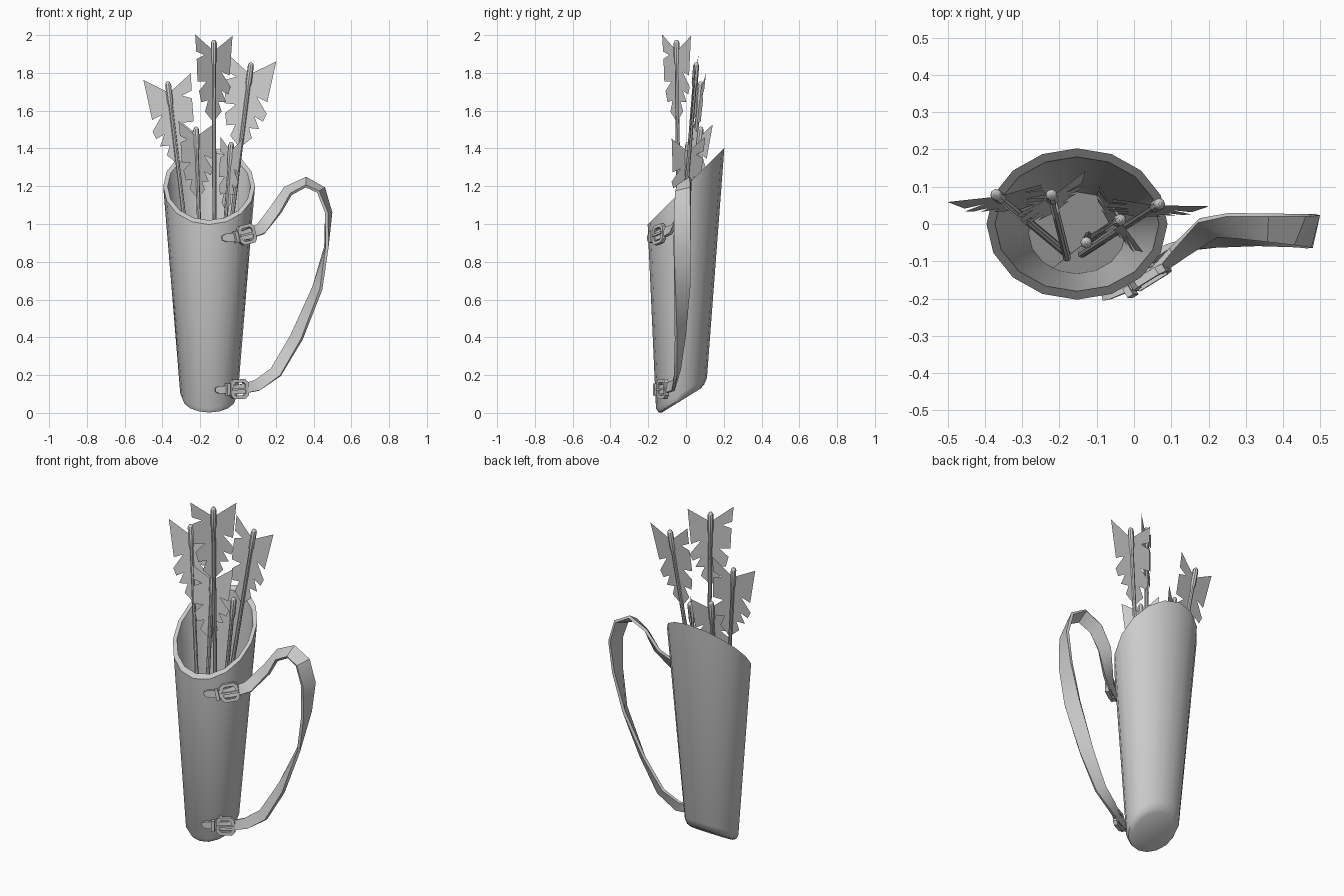
import bpy, bmesh, math
from mathutils import Vector as V

if "Cube" in bpy.data.objects:
    bpy.data.objects.remove(bpy.data.objects["Cube"])

Y = V((0, 1, 0))


def make(name, verts, faces, smooth=35):
    me = bpy.data.meshes.new(name)
    me.from_pydata([tuple(v) for v in verts], [], faces)
    bm = bmesh.new()
    bm.from_mesh(me)
    bmesh.ops.recalc_face_normals(bm, faces=bm.faces)
    bm.to_mesh(me)
    bm.free()
    ob = bpy.data.objects.new(name, me)
    bpy.context.collection.objects.link(ob)
    if smooth:
        bpy.ops.object.select_all(action='DESELECT')
        ob.select_set(True)
        bpy.context.view_layer.objects.active = ob
        bpy.ops.object.shade_smooth_by_angle(angle=math.radians(smooth))
    return ob


def loft(name, rings, cyclic=False, smooth=35):
    """Skin a list of equal-length vertex rings; cap the ends unless cyclic."""
    n, m = len(rings[0]), len(rings)
    verts = [v for r in rings for v in r]
    faces = []
    for i in range(m if cyclic else m - 1):
        j = (i + 1) % m
        for k in range(n):
            l = (k + 1) % n
            faces.append((i * n + k, i * n + l, j * n + l, j * n + k))
    if not cyclic:
        faces += [tuple(range(n)), tuple(range((m - 1) * n, m * n))]
    return make(name, verts, faces, smooth)


# Quiver body: slanted elliptical rings, outside then inside
def slanted_ring(cy, rx, ry, z, slope, n=16):
    out = []
    for i in range(n):
        a = 2 * math.pi * i / n
        y = ry * math.sin(a)
        out.append(V((-0.153 + rx * math.cos(a), cy + y, z + slope * y)))
    return out


loft("quiver_body", [slanted_ring(*r) for r in (
    (-0.024, 0.120, 0.102, 0.066, 0.62),
    (-0.024, 0.141, 0.121, 0.077, 0.62),
    (-0.024, 0.153, 0.135, 0.105, 0.60),
    (0.0, 0.243, 0.203, 1.20, 1.0),
    (0.0, 0.220, 0.180, 1.20, 1.0),
    (-0.024, 0.130, 0.110, 0.14, 0.60))])


# Arrows: round shaft with a domed nock and two ragged vanes
VANE_L = [(0, -.06), (.125, .02), (.105, -.19), (.05, -.17), (.11, -.25), (.095, -.29),
          (.05, -.27), (.08, -.33), (.03, -.33), (.05, -.38), (0, -.43)]
VANE_R = [(0, -.06), (.125, .03), (.118, -.06), (.065, -.08), (.115, -.1), (.11, -.22),
          (.05, -.22), (.1, -.27), (.085, -.33), (.04, -.32), (.06, -.38), (0, -.44)]


def arrow(i, top, bottom, side, s):
    top, bottom = V(top), V(bottom)
    axis = (top - bottom).normalized()
    d = V((side[0], side[1], 0))
    d = (d - axis * d.dot(axis)).normalized()
    e = axis.cross(d)
    length = (top - bottom).length
    rings = []
    for h, r in ((-length, .011), (-.13, .011), (-.11, .016), (-.018, .016), (-.005, .011), (0, .004)):
        rings.append([top + axis * h + (d * math.cos(a) + e * math.sin(a)) * r
                      for a in (math.tau * k / 8 for k in range(8))])
    loft(f"arrow_shaft_{i}", rings)
    for name, prof, sign in (("left", VANE_L, 1), ("right", VANE_R, -1)):
        pts = [top + d * (u * s * sign) + axis * (w * s) for u, w in prof]
        make(f"arrow_vane_{name}_{i}", pts, [tuple(range(len(pts)))], 0)


arrow(1, (-.372, .08, 1.755), (-.18, -.08, .16), (-1, -.17), 1.03)
arrow(2, (-.128, -.05, 1.975), (-.122, -.03, .16), (.79, .61), 1.0)
arrow(3, (.07, .055, 1.855), (-.14, -.08, .16), (1, -.06), 1.05)
arrow(4, (-.222, .08, 1.515), (-.18, -.09, .16), (.84, .55), .88)
arrow(5, (-.035, .012, 1.435), (-.13, -.05, .16), (.55, -.83), .85)


# Strap: flat band that turns half a revolution; x, y, z, twist in degrees, width
PATH = [(-.085, -.198, .925, 0, .02), (-.065, -.194, .927, 0, .042), (0, -.167, .932, 0, .046),
        (.05, -.135, .945, 0, .055), (.12, -.075, .972, 10, .062), (.2, -.01, 1.075, 35, .07),
        (.265, -.005, 1.175, 52, .075), (.36, -.01, 1.222, 58, .08), (.44, -.015, 1.18, 65, .085),
        (.48, -.018, 1.06, 75, .09), (.468, -.02, .88, 95, .09), (.42, -.02, .66, 118, .088),
        (.31, -.03, .40, 142, .075), (.2, -.045, .215, 160, .065), (.1, -.065, .145, 175, .06),
        (.01, -.117, .125, 180, .05), (-.05, -.146, .123, 180, .044), (-.1, -.165, .122, 180, .04),
        (-.12, -.168, .122, 180, .02)]
pos = [V(p[:3]) for p in PATH]
rings = []
for i, p in enumerate(PATH):
    t = (pos[min(i + 1, len(pos) - 1)] - pos[max(i - 1, 0)]).normalized()
    n = t.cross(Y).normalized()
    b = n.cross(t)
    a = math.radians(p[3])
    w = (n * math.cos(a) + b * math.sin(a)) * p[4] / 2
    k = w.cross(t).normalized() * .008
    rings.append([pos[i] + w + k, pos[i] + w - k, pos[i] - w - k, pos[i] - w + k])
loft("strap", rings)


# Buckles: chamfered frame, prong and keeper loop
def frame(name, c, u, v, hu, hv, bar, depth):
    o = u.cross(v).normalized()

    def octagon(hu, hv, h):
        q = min(hu, hv) * .35
        return [c + u * x + v * y + o * h for x, y in (
            (hu, hv - q), (hu - q, hv), (q - hu, hv), (-hu, hv - q),
            (-hu, q - hv), (q - hu, -hv), (hu - q, -hv), (hu, q - hv))]
    loft(name, [octagon(hu, hv, -depth), octagon(hu, hv, depth),
                octagon(hu - bar, hv - bar, depth), octagon(hu - bar, hv - bar, -depth)], True, 30)


def box(name, c, u, v, hu, hv, ho):
    o = u.cross(v).normalized()
    loft(name, [[c + u * (s * hu) + v * (a * hv) + o * (b * ho)
                 for a, b in ((1, 1), (1, -1), (-1, -1), (-1, 1))] for s in (-1, 1)], False, 30)


for name, c, u in (("upper", (.045, -.143, .945), (.1, .062, .025)),
                   ("lower", (.005, -.124, .126), (.1, .05, .003))):
    c, u = V(c), V(u).normalized()
    v = u.cross(Y).normalized()
    o = u.cross(v)
    frame(f"{name}_buckle_frame", c, u, v, .052, .052, .017, .011)
    box(f"{name}_buckle_prong", c + o * .012, u, v, .045, .006, .005)
    box(f"{name}_buckle_keeper", c - u * .068 + o * .004, u, v, .009, .031, .014)
